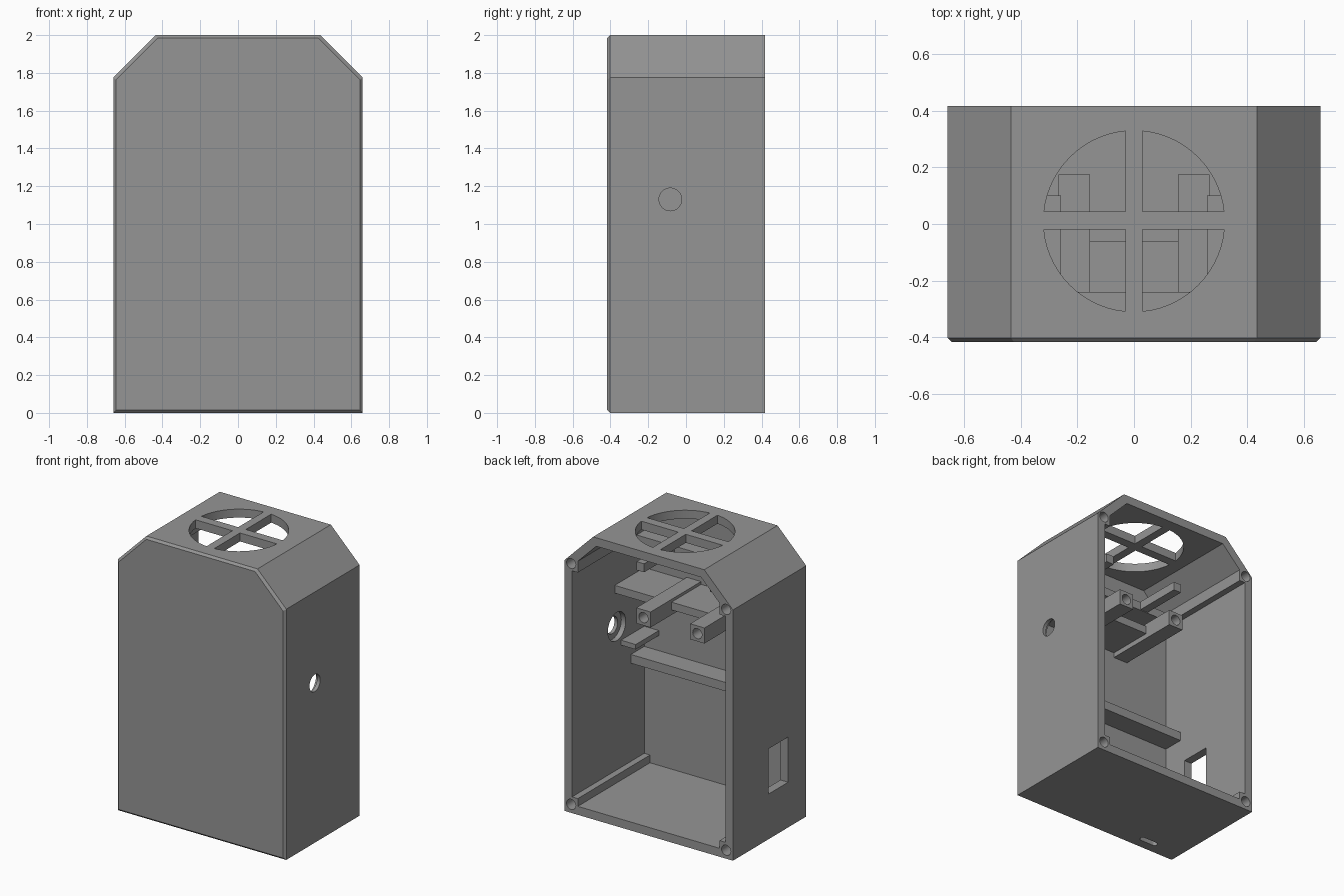
import bpy, bmesh, math
from mathutils import Matrix, Vector

if "Cube" in bpy.data.objects:
    bpy.data.objects.remove(bpy.data.objects["Cube"])

grey = bpy.data.materials.new("grey_plastic")
grey.diffuse_color = (0.3, 0.3, 0.3, 1)
grey.use_nodes = True
grey.node_tree.nodes["Principled BSDF"].inputs["Base Color"].default_value = grey.diffuse_color

FRONT, BACK, INNER = -0.4175, 0.4175, -0.39


def finish(name, bm):
    bmesh.ops.recalc_face_normals(bm, faces=bm.faces)
    me = bpy.data.meshes.new(name)
    bm.to_mesh(me)
    bm.free()
    me.materials.append(grey)
    ob = bpy.data.objects.new(name, me)
    bpy.context.collection.objects.link(ob)
    return ob


def box(name, x0, x1, y0, y1, z0, z1):
    bm = bmesh.new()
    bmesh.ops.create_cube(bm, size=1)
    for v in bm.verts:
        v.co = Vector(((x0, x1)[v.co.x > 0], (y0, y1)[v.co.y > 0], (z0, z1)[v.co.z > 0]))
    return finish(name, bm)


def cylinder(name, centre, radius, depth, axis, sides=48):
    rot = {'X': Matrix.Rotation(math.pi / 2, 4, 'Y'),
           'Y': Matrix.Rotation(math.pi / 2, 4, 'X'), 'Z': Matrix()}[axis]
    bm = bmesh.new()
    bmesh.ops.create_cone(bm, cap_ends=True, segments=sides, radius1=radius, radius2=radius,
                          depth=depth, matrix=Matrix.Translation(centre) @ rot)
    return finish(name, bm)


def loft(name, half, sections):
    """Mirror a half outline (x, z) and loft it through (y, inset) sections."""
    outline = half + [(-x, z) for x, z in reversed(half)]
    bm = bmesh.new()
    rings = []
    for y, inset in sections:
        sx, sz = 1 - inset / 0.66, 1 - inset
        rings.append([bm.verts.new((x * sx, y, 1 + (z - 1) * sz)) for x, z in outline])
    n = len(outline)
    for a, b in zip(rings, rings[1:]):
        for i in range(n):
            bm.faces.new((a[i], a[(i + 1) % n], b[(i + 1) % n], b[i]))
    bm.faces.new(rings[0])
    bm.faces.new(rings[-1])
    return finish(name, bm)


def cut(target, cutter, operation='DIFFERENCE'):
    mod = target.modifiers.new("cut", 'BOOLEAN')
    mod.operation, mod.solver, mod.object = operation, 'EXACT', cutter
    bpy.context.view_layer.objects.active = target
    bpy.ops.object.modifier_apply(modifier=mod.name)
    bpy.data.objects.remove(cutter)


# Housing with chamfered shoulders and a bevelled front edge
housing = loft("housing", [(0.66, 0), (0.66, 1.775), (0.435, 2)],
               [(FRONT, 0.015), (FRONT + 0.015, 0), (BACK, 0)])

# Hollow interior, leaving screw posts in the four corners
cavity = [(0.555, 0.06), (0.555, 0.115), (0.6, 0.115), (0.6, 1.715),
          (0.555, 1.715), (0.555, 1.795), (0.41, 1.94)]
cut(housing, loft("cavity", cavity, [(INNER, 0), (0.6, 0)]))

# Screw holes in the posts
for x in (-0.607, 0.607):
    for z in (0.06, 1.765):
        cut(housing, cylinder("screw_hole", (x, BACK, z), 0.036, 0.4, 'Y', 24))

# Fan opening: four quadrants around a cross
for sx in (-1, 1):
    for sy in (-1, 1):
        disc = cylinder("fan_disc", (0, 0.01, 1.97), 0.32, 0.3, 'Z', 64)
        xs = sorted((sx * 0.03, sx * 0.5))
        ys = sorted((0.0125 + sy * 0.0325, 0.0125 + sy * 0.5))
        cut(disc, box("quadrant", *xs, *ys, 1.7, 2.3), 'INTERSECT')
        cut(housing, disc)

# Right wall: round hole with a wider recess inside
cut(housing, cylinder("wall_hole", (0.64, -0.083, 1.13), 0.06, 0.2, 'X'))
cut(housing, cylinder("wall_recess", (0.58, -0.083, 1.13), 0.1, 0.11, 'X'))

# Left wall: rectangular window
cut(housing, box("window", -0.8, -0.5, -0.2, 0.02, 0.32, 0.64))

# Floor: small rounded slot
cut(housing, box("slot", -0.44, -0.34, -0.335, -0.295, -0.1, 0.2))
for x in (-0.44, -0.34):
    cut(housing, cylinder("slot_end", (x, -0.315, 0.05), 0.02, 0.3, 'Z', 24))

# Shelves on the front wall
WALL = INNER - 0.01
box("lower_shelf", -0.61, 0.61, WALL, -0.24, 0.81, 0.872)
box("upper_shelf", -0.61, 0.61, WALL, -0.24, 1.67, 1.73)
box("middle_shelf", -0.2, 0.61, WALL, -0.06, 1.375, 1.43)
box("side_shelf", 0.485, 0.61, WALL, -0.13, 0.98, 1.015)

# Paired rails: square mounting rails with screw holes, and slim fan rails above
for side, s in (("left", -1), ("right", 1)):
    rail = box(side + "_mount_rail", *sorted((s * 0.155, s * 0.267)), WALL, 0.175, 1.34, 1.45)
    cut(rail, cylinder("rail_hole", (s * 0.211, 0.175, 1.395), 0.036, 0.4, 'Y', 24))
    box(side + "_fan_rail", *sorted((s * 0.258, s * 0.318)), WALL, 0.1, 1.675, 1.735)

# Smooth the round holes, keep edges sharp
bpy.ops.object.select_all(action='DESELECT')
for ob in bpy.context.scene.objects:
    ob.select_set(True)
bpy.context.view_layer.objects.active = housing
bpy.ops.object.shade_smooth_by_angle(angle=math.radians(30))
